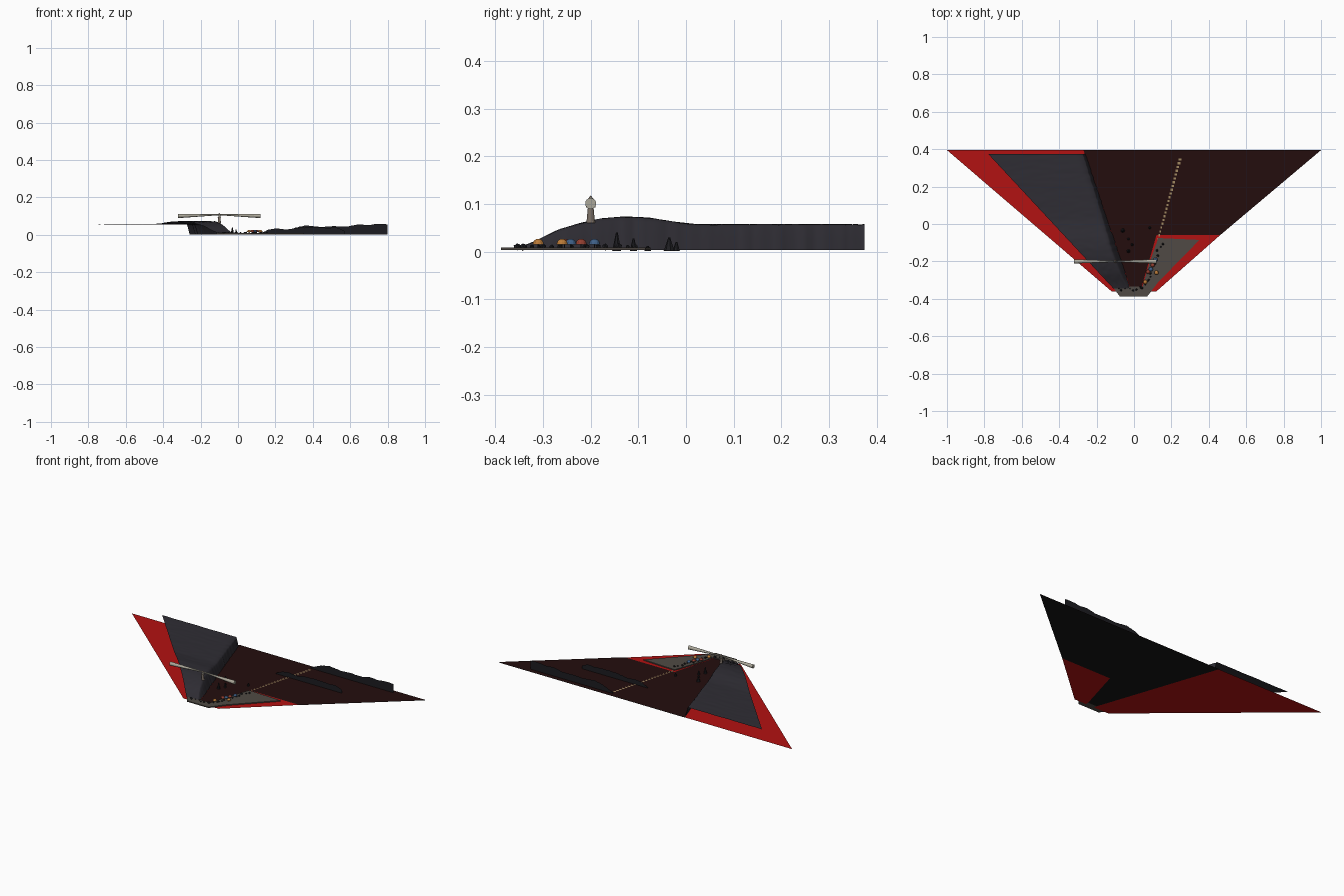
import bpy, bmesh, math, random
from mathutils import Vector, Matrix

if "Cube" in bpy.data.objects:
    bpy.data.objects.remove(bpy.data.objects["Cube"])

random.seed(4)

def mat(name, rgb):
    m = bpy.data.materials.new(name)
    m.diffuse_color = (*rgb, 1)
    m.use_nodes = True
    m.node_tree.nodes["Principled BSDF"].inputs["Base Color"].default_value = m.diffuse_color
    return m

RED = mat("red_haze", (.45, .006, .006))
WATER = mat("dark_water", (.017, .004, .004))
BED = mat("sea_bed", (.008, .008, .008))
CLIFF = mat("cliff_rock", (.028, .026, .034))
BEACH = mat("beach", (.08, .068, .058))
ROCK = mat("black_rock", (.012, .012, .015))
GLINT = mat("glint", (.35, .25, .12))
BEAM = mat("beam", (.42, .40, .33))
STONE = mat("tower_stone", (.20, .16, .13))
ORANGE = mat("orange", (.5, .2, .04))
BLUE = mat("blue", (.05, .12, .25))
BRICK = mat("brick_red", (.3, .05, .03))

def finish(name, bm, material, smooth=False):
    me = bpy.data.meshes.new(name)
    bm.to_mesh(me)
    bm.free()
    me.materials.append(material)
    for p in me.polygons:
        p.use_smooth = smooth
    ob = bpy.data.objects.new(name, me)
    bpy.context.collection.objects.link(ob)
    return ob

def sheet(name, pts, z, material, depth=0):
    bm = bmesh.new()
    f = bm.faces.new([bm.verts.new((x, y, z)) for x, y in pts])
    if f.normal.z < 0:
        f.normal_flip()
    if depth:
        r = bmesh.ops.extrude_face_region(bm, geom=[f])
        bmesh.ops.translate(bm, vec=(0, 0, -depth),
                            verts=[v for v in r["geom"] if isinstance(v, bmesh.types.BMVert)])
        bmesh.ops.recalc_face_normals(bm, faces=bm.faces)
    return finish(name, bm, material)

def lerp(table, t):
    for (a, u), (b, v) in zip(table, table[1:]):
        if t <= b:
            return u + (v - u) * max(0, (t - a) / (b - a))
    return table[-1][1]

def cone(name, a, b, r1, r2, material, seg=12):
    a, b = Vector(a), Vector(b)
    d = b - a
    bm = bmesh.new()
    rot = d.to_track_quat('Z', 'Y').to_matrix().to_4x4()
    bmesh.ops.create_cone(bm, cap_ends=True, segments=seg, radius1=r1, radius2=r2, depth=d.length,
                          matrix=Matrix.Translation((a + b) / 2) @ rot)
    return finish(name, bm, material)

# Flat ground: red land on both sides, water over the sea bed
sheet("red_land_left", [(-1, .395), (-.27, .395), (-.02, -.34), (-.02, -.36), (-.12, -.36)], .001, RED)
sheet("red_land_right", [(.46, -.06), (.12, -.06), (.04, -.34), (.04, -.36), (.12, -.36)], .001, RED)
sea = [(-.27, .395), (1, .395), (.46, -.06), (.12, -.06), (.04, -.34), (-.02, -.34)]
sheet("water", sea, .003, WATER)
sheet("sea_bed", sea, 0, BED)

# Beach slab curling round the bay
sheet("beach", [(-.115, -.335), (-.075, -.388), (.07, -.388), (.13, -.31), (.35, -.085),
                (.13, -.075), (.085, -.2), (.045, -.335)], .009, BEACH, .006)

# Headland: open sheet with a sloping cliff face on the bay side
crest = [(-.35, .010), (-.33, .016), (-.30, .030), (-.27, .045), (-.22, .060), (-.18, .069),
         (-.13, .073), (-.08, .071), (-.03, .063), (.02, .057), (.38, .057)]
bm = bmesh.new()
rows = []
N, M = 72, 12
for i in range(N + 1):
    y = -.345 + .72 * i / N
    t = i / N
    left = -.11 + (-.78 + .11) * t
    foot = -.02 - .24 * t + random.uniform(-.002, .002)
    h = lerp(crest, y)
    top = foot - .008 - .3 * h * (1.5 - t)
    row = []
    for j in range(M + 1):
        u = j / M
        row.append(bm.verts.new((left + (top - left) * u, y, h + random.uniform(-.001, .001))))
    for k, (fx, fz) in enumerate([(.25, .85), (.6, .45), (1, 0)]):
        row.append(bm.verts.new((top + (foot - top) * fx, y, .003 + (h - .003) * fz)))
    rows.append(row)
for a, b in zip(rows, rows[1:]):
    for j in range(len(a) - 1):
        bm.faces.new((a[j], a[j + 1], b[j + 1], b[j]))
finish("headland", bm, CLIFF, True)

# Thin upright hill silhouettes across the water
def hills(name, y, table):
    bm = bmesh.new()
    x0, x1 = table[0][0], table[-1][0]
    prev = None
    n = 50
    for i in range(n + 1):
        x = x0 + (x1 - x0) * i / n
        z = lerp(table, x) + random.uniform(-.0015, .0015)
        cur = (bm.verts.new((x, y, .002)), bm.verts.new((x, y, z)))
        if prev:
            bm.faces.new((prev[0], cur[0], cur[1], prev[1]))
        prev = cur
    finish(name, bm, ROCK)

hills("near_hills", .20, [(.12, .008), (.16, .027), (.21, .034), (.26, .028), (.32, .038),
                          (.40, .041), (.48, .036), (.53, .04), (.57, .022)])
hills("far_hills", .37, [(.24, .01), (.30, .036), (.36, .051), (.44, .042), (.50, .046),
                         (.58, .043), (.64, .056), (.70, .052), (.76, .059), (.80, .056)])

# Light glints in a dashed line over the water
for i in range(22):
    t = i / 21
    x, y = .13 + .115 * t, -.08 + .425 * t
    w = .004 + .004 * t
    sheet("glint", [(x - w, y - .006), (x + w, y - .006), (x + w, y + .006), (x - w, y + .006)], .0045, GLINT)

# Lighthouse with gallery, lamp, roof and two light beams
lx, ly = -.10, -.20
cone("tower", (lx, ly, .06), (lx, ly, .093), .009, .006, STONE)
cone("gallery", (lx, ly, .093), (lx, ly, .096), .010, .010, STONE)
cone("lamp", (lx, ly, .096), (lx, ly, .108), .0055, .0055, BEAM)
cone("roof", (lx, ly, .108), (lx, ly, .118), .008, 0, STONE)
for s in (-1, 1):
    cone("light_beam", (lx, ly, .108), (lx + s * .22, ly, .101), .003, .0115, BEAM, 16)

# Pointed sea stacks
for x, y, r, h in [(-.03, -.145, .010, .04), (-.01, -.11, .008, .028), (-.06, -.035, .012, .03),
                   (.085, -.02, .008, .02), (-.03, -.08, .008, .012)]:
    cone("sea_stack", (x, y, .001), (x, y, h), r, .002, ROCK, 7)

# Domed parasols on posts along the beach
for x, y, c in [(.06, -.31, ORANGE), (.075, -.255, BRICK), (.09, -.242, BLUE),
                (.10, -.22, BRICK), (.115, -.192, BLUE), (.12, -.26, ORANGE)]:
    cone("parasol_post", (x, y, .008), (x, y, .02), .0012, .0012, ROCK, 6)
    bm = bmesh.new()
    bmesh.ops.create_uvsphere(bm, u_segments=12, v_segments=8, radius=.0115)
    bmesh.ops.delete(bm, geom=[v for v in bm.verts if v.co.z < -.001], context='VERTS')
    bmesh.ops.translate(bm, vec=(x, y, .0155), verts=bm.verts)
    finish("parasol", bm, c)

# Boulders along the shore
spots = [(.05 + .10 * k / 14, -.34 + .24 * k / 14) for k in range(15)]
spots += [(-.09 + .02 * k, -.35) for k in range(7)]
for x, y in spots:
    r = random.uniform(.004, .008)
    bm = bmesh.new()
    bmesh.ops.create_icosphere(bm, subdivisions=1, radius=r)
    for v in bm.verts:
        v.co *= random.uniform(.8, 1.15)
    bmesh.ops.translate(bm, verts=bm.verts, vec=(x + random.uniform(-.01, .01),
                                                 y + random.uniform(-.012, .012), .010))
    finish("boulder", bm, ROCK)
